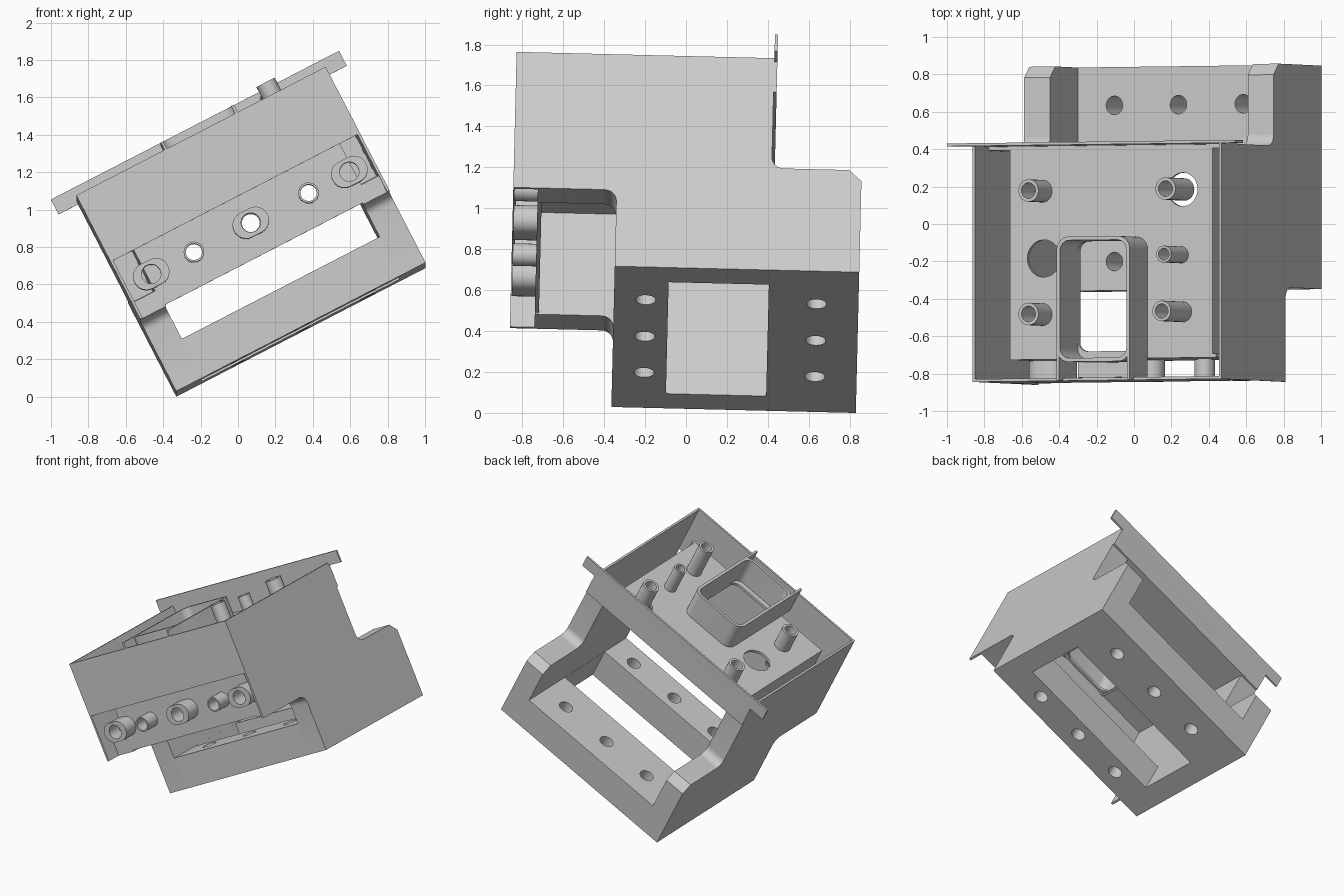
import bpy, bmesh
from math import radians, sin, cos, pi
from mathutils import Matrix, Vector

if "Cube" in bpy.data.objects:
    bpy.data.objects.remove(bpy.data.objects["Cube"], do_unlink=True)

grey = bpy.data.materials.new("light grey")
grey.use_nodes = True
COLOUR = (0.6, 0.6, 0.6, 1)
grey.diffuse_color = COLOUR
grey.node_tree.nodes["Principled BSDF"].inputs["Base Color"].default_value = COLOUR

# The whole housing is tipped over: a runs across, y back, w up the housing
FRAME = (Matrix.Translation((-0.33, 0, 0.02)) @ Matrix.Rotation(radians(-1.4), 4, 'X')
         @ Matrix.Rotation(radians(-27.3), 4, 'Y'))
X, Y, Z = Vector((1, 0, 0)), Vector((0, 1, 0)), Vector((0, 0, 1))
PLANES = {"top": (X, Y, Z), "side": (Y, Z, X), "front": (X, Z, -Y)}
parts = []


def circle(x, y, r, n=24):
    return [(x + r * cos(2 * pi * i / n), y + r * sin(2 * pi * i / n)) for i in range(n)]


def rect(x0, x1, y0, y1):
    return [(x0, y0), (x1, y0), (x1, y1), (x0, y1)]


def rounded(points, radii, steps=6):
    """Fillet the corners of a polygon."""
    out, n = [], len(points)
    for i, r in enumerate(radii):
        p = Vector(points[i])
        if r == 0:
            out.append(tuple(p))
            continue
        a = p + (Vector(points[i - 1]) - p).normalized() * r
        b = p + (Vector(points[(i + 1) % n]) - p).normalized() * r
        for k in range(steps + 1):
            t = k / steps * pi / 2
            out.append(tuple(p + (a - p) * (1 - sin(t)) + (b - p) * (1 - cos(t))))
    return out


def plate(name, plane, lo, hi, *loops):
    """Extrude an outline with holes from lo to hi along the plane's normal."""
    curve = bpy.data.curves.new(name, 'CURVE')
    curve.dimensions = '2D'
    curve.fill_mode = 'BOTH'
    curve.extrude = (hi - lo) / 2
    for loop in loops:
        s = curve.splines.new('POLY')
        s.points.add(len(loop) - 1)
        for p, co in zip(s.points, loop):
            p.co = (co[0], co[1], 0, 1)
        s.use_cyclic_u = True
    temp = bpy.data.objects.new(name + " outline", curve)
    bpy.context.collection.objects.link(temp)
    graph = bpy.context.evaluated_depsgraph_get()
    mesh = bpy.data.meshes.new_from_object(temp.evaluated_get(graph))
    bpy.data.objects.remove(temp, do_unlink=True)
    bpy.data.curves.remove(curve)
    u, v, n = PLANES[plane]
    basis = Matrix((u, v, n)).transposed().to_4x4()
    bm = bmesh.new()
    bm.from_mesh(mesh)
    bmesh.ops.remove_doubles(bm, verts=bm.verts, dist=0.0001)
    bm.transform(FRAME @ basis @ Matrix.Translation((0, 0, (lo + hi) / 2)))
    bmesh.ops.recalc_face_normals(bm, faces=bm.faces)
    bm.to_mesh(mesh)
    bm.free()
    mesh.materials.clear()
    mesh.materials.append(grey)
    ob = bpy.data.objects.new(name, mesh)
    bpy.context.collection.objects.link(ob)
    parts.append(ob)
    return ob


WIDTH, THICK, THIN = 1.5, 0.155, 0.015
FRONT, INNER, BACK, END = -0.87, -0.75, 0.39, 0.83
TOP, FLOOR, STEP, NOTCH = 1.165, 1.0, 0.56, 0.42

# Base plate with a window and two rows of screw holes
base_holes = [circle(a, y, 0.05) for a in (0.375, 0.76, 1.15) for y in (-0.21, 0.625)]
plate("base_plate", "top", 0, 0.235,
      rect(THICK, WIDTH - THICK, -0.365, END),
      rect(THICK + 0.001, WIDTH - THICK - 0.001, -0.1, 0.39), *base_holes)

# Side walls: a thin full-height skin, a thick lower wall, an inner wall and a cap
skin = rounded([(-0.365, 0), (END, 0), (END, 0.5), (0.77, STEP), (BACK, STEP),
                (BACK, TOP), (FRONT, TOP), (FRONT, NOTCH), (-0.365, NOTCH)],
               [0, 0, 0, 0, 0.06, 0, 0, 0, 0.06])
thick = rounded([(-0.365, 0), (END, 0), (END, 0.5), (0.77, STEP), (BACK, STEP),
                 (0.33, 0.52), (INNER, 0.52), (INNER, NOTCH), (-0.365, NOTCH)],
                [0, 0, 0, 0, 0, 0, 0, 0, 0.06])
for side in ("right", "left"):
    def span(lo, hi):
        return (lo, hi) if side == "right" else (WIDTH - hi, WIDTH - lo)
    plate(side + "_skin", "side", *span(0, THIN), skin)
    plate(side + "_lower_wall", "side", *span(THIN, THICK), thick)
    plate(side + "_inner_wall", "side", *span(THICK - THIN, THICK),
          rect(INNER, BACK, 0.5, FLOOR))
    cap = rounded([(BACK - 0.02, 0.5), (BACK + 0.06, STEP), (BACK, STEP),
                   (BACK, FLOOR), (BACK - 0.02, FLOOR)], [0, 0, 0.06, 0, 0])
    plate(side + "_back_cap", "side", *span(THIN, THICK), cap)

# Raised floor with the square duct opening and two round holes
DUCT = (0.53, 0.97, -0.77, -0.1)


def rounded_rect(x0, x1, y0, y1, r):
    return rounded(rect(x0, x1, y0, y1), [r] * 4)


plate("upper_floor", "top", FLOOR - 0.02, FLOOR,
      rect(THICK, WIDTH - THICK, INNER, BACK),
      rounded_rect(0.55, 0.95, -0.71, -0.12, 0.06),
      circle(0.345, -0.21, 0.1), circle(1.18, 0.15, 0.09))
plate("duct_wall", "top", FLOOR - 0.03, 1.21,
      rounded_rect(*DUCT, 0.07), rounded_rect(0.55, 0.95, -0.75, -0.12, 0.055))
plate("duct_tongue", "top", FLOOR - 0.02, FLOOR, rect(0.55, 0.95, FRONT + 0.02, -0.71))
for i, a in enumerate((0.53, 0.955)):
    plate(f"duct_side_fin_{i + 1}", "top", FLOOR, 1.21, rect(a, a + THIN, FRONT, -0.7))

# Hollow posts standing on the floor
for i, (a, y, r, w) in enumerate([(0.335, 0.15, 0.06, 1.16), (0.335, -0.51, 0.06, 1.16),
                                  (1.18, 0.15, 0.06, 1.2), (1.17, -0.2, 0.045, 1.2),
                                  (1.18, -0.505, 0.055, 1.245)]):
    plate(f"post_{i + 1}", "top", FLOOR - 0.02, w, circle(a, y, r), circle(a, y, r * 0.7))

# Front panel above, and the recessed inner plate with its port sleeves
plate("front_panel", "front", -FRONT - THIN, -FRONT, rect(0, WIDTH, 0.765, TOP))
PORT_W = 0.608
wide, narrow = (0.163, 0.762, 1.355), (0.42, 1.11)
plate("inner_front_plate", "front", -INNER - 0.02, -INNER,
      rounded([(THICK, 0.43), (1.38, 0.43), (1.38, FLOOR), (THICK, FLOOR)], [0] * 4),
      *[circle(a, PORT_W, 0.048) for a in (0.42, 0.762, 1.11)])
for i, a in enumerate(wide):
    plate(f"wide_port_{i + 1}", "front", -INNER, -FRONT - 0.005,
          rounded_rect(a - 0.1, a + 0.1, PORT_W - 0.072, PORT_W + 0.072, 0.07),
          circle(a, PORT_W, 0.052))
for i, a in enumerate(narrow):
    plate(f"narrow_port_{i + 1}", "front", -INNER, -FRONT - 0.005,
          circle(a, PORT_W, 0.055), circle(a, PORT_W, 0.044))

# Rear bar with ears that overhang both sides
ear = 0.117
plate("rear_bar", "front", -BACK - THIN, -BACK,
      [(0, FLOOR - 0.02), (WIDTH, FLOOR - 0.02), (WIDTH, 1.145), (WIDTH + ear, 1.145),
       (WIDTH + ear, 1.235), (-ear, 1.235), (-ear, 1.145), (0, 1.145)])

# Smooth the round parts, keep edges sharp
bpy.ops.object.select_all(action='DESELECT')
for ob in parts:
    ob.select_set(True)
bpy.context.view_layer.objects.active = parts[0]
bpy.ops.object.shade_smooth_by_angle(angle=radians(30))
